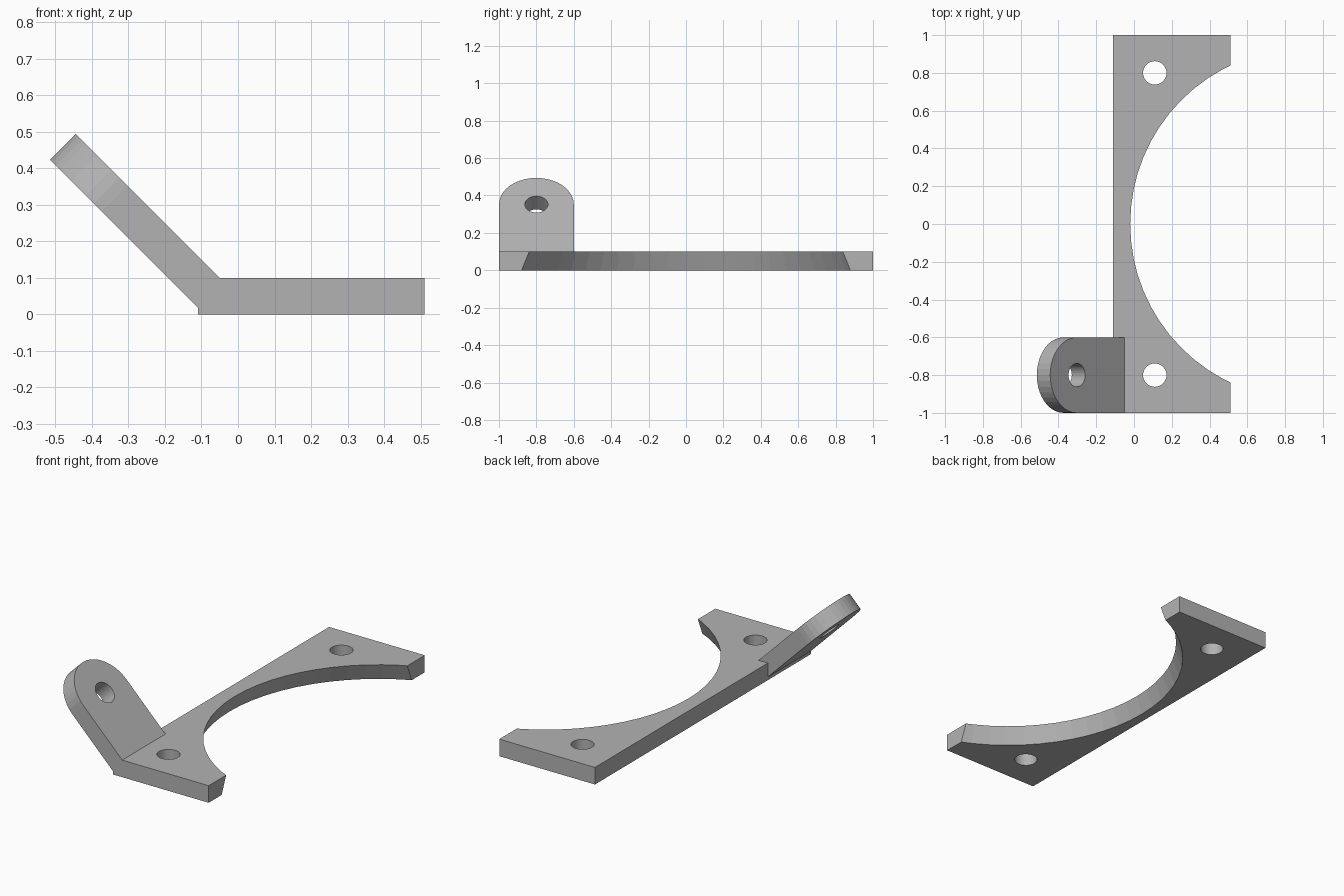
import bpy, bmesh, math
from mathutils import Matrix, Vector

cube = bpy.data.objects.get("Cube")
if cube:
    bpy.data.objects.remove(cube, do_unlink=True)

T = 0.1          # stock thickness
HOLE = 0.062     # screw hole radius
GREY = (0.45, 0.45, 0.45, 1)

grey = bpy.data.materials.new("plain grey")
grey.use_nodes = True
grey.diffuse_color = GREY
grey.node_tree.nodes["Principled BSDF"].inputs["Base Color"].default_value = GREY


def finish(name, bm):
    bmesh.ops.recalc_face_normals(bm, faces=bm.faces)
    mesh = bpy.data.meshes.new(name)
    bm.to_mesh(mesh)
    bm.free()
    mesh.materials.append(grey)
    obj = bpy.data.objects.new(name, mesh)
    bpy.context.collection.objects.link(obj)
    return obj


def slab(name, outline, matrix=Matrix()):
    """Extrude a flat outline upwards by the stock thickness."""
    bm = bmesh.new()
    face = bm.faces.new([bm.verts.new((x, y, 0)) for x, y in outline])
    top = bmesh.ops.extrude_face_region(bm, geom=[face])["geom"]
    verts = [v for v in top if isinstance(v, bmesh.types.BMVert)]
    bmesh.ops.translate(bm, verts=verts, vec=(0, 0, T))
    bm.transform(matrix)
    return finish(name, bm)


def cutter(name, x, y, r_low, r_high, depth, segments, matrix=Matrix()):
    """Cone or cylinder centred on the middle of the stock."""
    bm = bmesh.new()
    bmesh.ops.create_cone(bm, cap_ends=True, segments=segments, radius1=r_low,
                          radius2=r_high, depth=depth,
                          matrix=matrix @ Matrix.Translation((x, y, T / 2)))
    obj = finish(name, bm)
    obj.hide_render = True
    return obj


def boolean(target, other, operation):
    mod = target.modifiers.new(operation.lower(), 'BOOLEAN')
    mod.operation, mod.object, mod.solver = operation, other, 'EXACT'
    bpy.context.view_layer.objects.active = target
    bpy.ops.object.modifier_apply(modifier=mod.name)
    bpy.data.objects.remove(other, do_unlink=True)


# Base plate with a tapered round bay on its open side
plate = slab("bracket", [(-0.11, -1), (0.51, -1), (0.51, 1), (-0.11, 1)])
taper = 0.037
boolean(plate, cutter("bay_cutter", 0.91, 0, 0.967 + taper / 2, 0.93 - taper / 2,
                      2 * T, 64), 'DIFFERENCE')

# Tab leaning outwards at 45 degrees: local x runs up the tab, z is its upper normal
s = math.sqrt(0.5)
up, side, normal = Vector((-s, 0, s)), Vector((0, -1, 0)), Vector((s, 0, s))
origin = Vector((-0.05, -0.8, T)) - normal * T
tilt = Matrix((up, side, normal)).transposed().to_4x4()
tilt.translation = origin
reach, half = 0.357, 0.2
arc = [(reach + half * math.cos(a), half * math.sin(a))
       for a in (math.pi * (i / 20 - 0.5) for i in range(21))]
tab = slab("tab", [(-0.03, half), (-0.03, -half)] + arc, tilt)
boolean(tab, cutter("tab_hole_cutter", reach, 0, HOLE, HOLE, 2 * T, 32, tilt), 'DIFFERENCE')
boolean(plate, tab, 'UNION')

# Screw holes near both ends of the plate
for y in (-0.8, 0.8):
    boolean(plate, cutter("screw_hole_cutter", 0.11, y, HOLE, HOLE, 2 * T, 32), 'DIFFERENCE')
